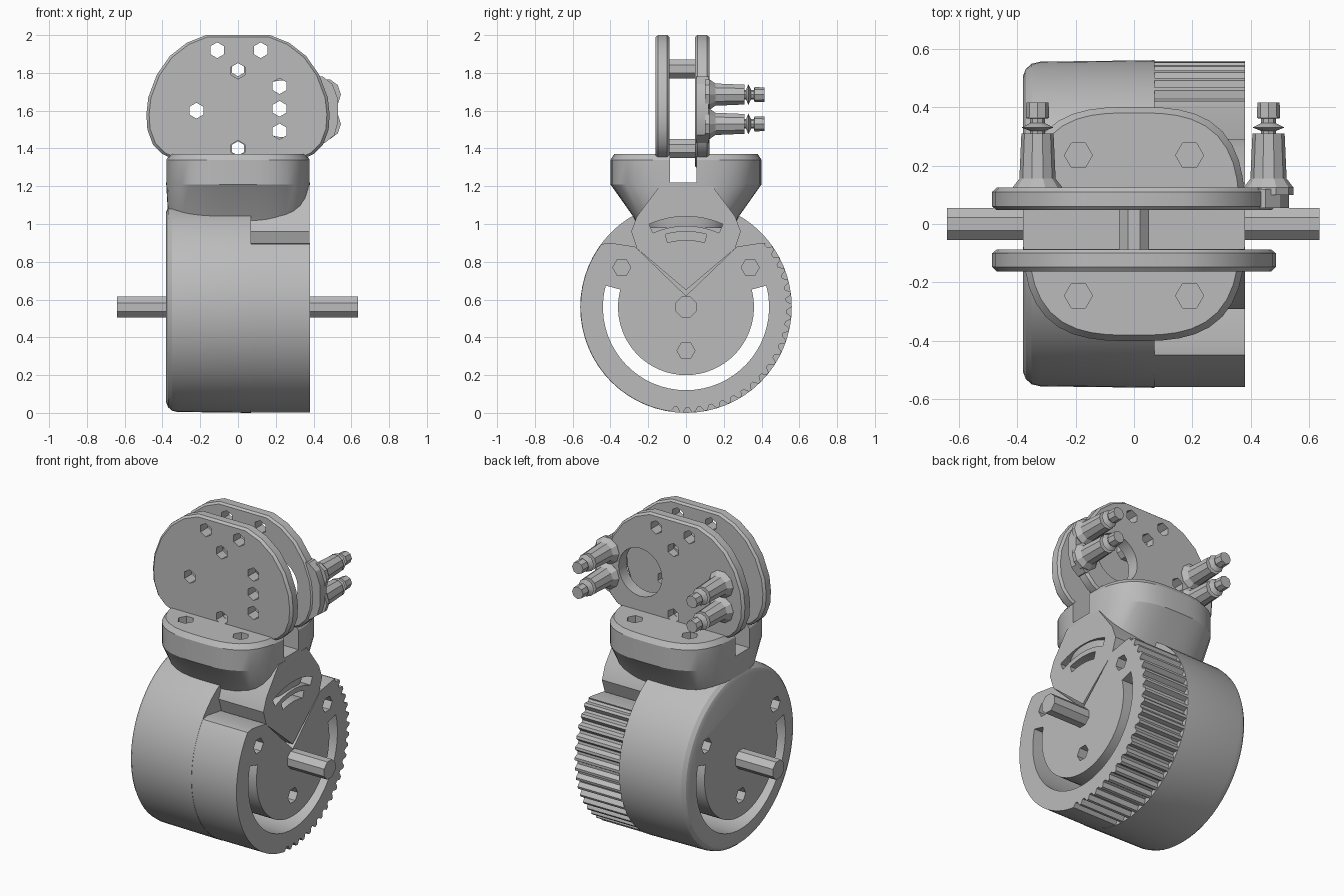
import bpy
import bmesh
from math import sin, cos, pi, radians

if "Cube" in bpy.data.objects:
    bpy.data.objects.remove(bpy.data.objects["Cube"])

grey = bpy.data.materials.new("light grey")
grey.use_nodes = True
grey.diffuse_color = (0.5, 0.5, 0.5, 1)
grey.node_tree.nodes["Principled BSDF"].inputs["Base Color"].default_value = (0.5, 0.5, 0.5, 1)

AXES = {
    "x": lambda u, v, d: (d, u, v),
    "y": lambda u, v, d: (u, d, v),
    "z": lambda u, v, d: (u, v, d),
}
parts = []


def add_loft(bm, axis, sections):
    """Skin a list of (depth, outline) sections and close both ends."""
    rings = [[bm.verts.new(AXES[axis](u, v, d)) for u, v in pts] for d, pts in sections]
    n = len(rings[0])
    for a, b in zip(rings, rings[1:]):
        for i in range(n):
            j = (i + 1) % n
            bm.faces.new((a[i], a[j], b[j], b[i]))
    bm.faces.new(rings[0])
    bm.faces.new(rings[-1])


def make(name, *lofts):
    bm = bmesh.new()
    for axis, sections in lofts:
        add_loft(bm, axis, sections)
    bmesh.ops.recalc_face_normals(bm, faces=bm.faces)
    mesh = bpy.data.meshes.new(name)
    bm.to_mesh(mesh)
    bm.free()
    mesh.materials.append(grey)
    obj = bpy.data.objects.new(name, mesh)
    bpy.context.collection.objects.link(obj)
    parts.append(obj)
    return obj


def prism(axis, pts, a, b):
    return axis, [(a, pts), (b, pts)]


def ring(r, n, u=0, v=0, turn=0):
    return [(u + r * cos(2 * pi * i / n + turn), v + r * sin(2 * pi * i / n + turn)) for i in range(n)]


def lathe(axis, profile, n, u, v):
    return axis, [(d, ring(r, n, u, v)) for d, r in profile]


def arc_band(r0, r1, start, end, n):
    """Outline of a curved slot around the axle."""
    angles = [radians(start + (end - start) * i / n) for i in range(n + 1)]
    outer = [(r1 * cos(t), HUB + r1 * sin(t)) for t in angles]
    inner = [(r0 * cos(t), HUB + r0 * sin(t)) for t in reversed(angles)]
    return outer + inner


def cut(obj, *lofts):
    cutter = make("cutter", *lofts)
    cutter.hide_render = True
    parts.remove(cutter)
    mod = obj.modifiers.new("cut", "BOOLEAN")
    mod.operation = "DIFFERENCE"
    mod.solver = "EXACT"
    mod.object = cutter
    bpy.context.view_layer.objects.active = obj
    bpy.ops.object.modifier_apply(modifier=mod.name)
    bpy.data.objects.remove(cutter)


HUB = 0.56
slot = prism("x", arc_band(0.36, 0.44, 165, 375, 36), -0.6, 0.6)
nut_spots = [(-0.34, 0.77), (0.34, 0.77), (0, 0.33)]

# Smooth half of the drum with a rounded outer rim
drum = make("drum_shell", lathe("x", [(-0.38, 0.505), (-0.37, 0.53), (-0.35, 0.548), (-0.32, 0.555),
                                      (0.07, HUB)], 64, 0, HUB))
cut(drum, slot, *[prism("x", ring(0.048, 6, y, z), -0.5, -0.3) for y, z in nut_spots])

# Toothed half of the drum, ribbed on the rear and underside only
outline = []
STEPS = 216
for i in range(STEPS):
    deg = -100 + 360 * i / STEPS
    groove = deg < 40 and i % 4 > 1
    r = HUB - (0.028 if groove else 0.002)
    outline.append((r * cos(radians(deg)), HUB + r * sin(radians(deg))))
toothed = make("toothed_drum", prism("x", outline, 0.07, 0.38))
notch = [(-0.7, 0.86), (-0.4, 0.9), (-0.27, 0.88), (0, 0.62), (0.27, 0.88), (0.4, 0.9),
         (0.7, 0.88), (0.7, 1.3), (-0.7, 1.3)]
cut(toothed, prism("x", notch, 0, 0.6))
cut(toothed, slot, *[prism("x", ring(0.048, 6, y, z), 0.3, 0.5) for y, z in nut_spots])

# Axle
make("axle", prism("x", ring(0.06, 8, 0, HUB, pi / 8), -0.64, 0.635))

# Wedge arm set into the notch, with two curved slots
wedge = [(-0.14, 1.2), (-0.26, 1.04), (-0.29, 0.96), (-0.26, 0.87), (0, 0.65),
         (0.26, 0.87), (0.29, 0.96), (0.26, 1.04), (0.14, 1.2)]
arm = make("wedge_arm", prism("x", wedge, 0, 0.379))
cut(arm, prism("x", arc_band(0.43, 0.48, 66, 114, 12), 0.06, 0.5),
    prism("x", arc_band(0.355, 0.4, 74, 106, 8), 0.06, 0.5))


# Flared base of the fork, split by a channel
def plan(sx, sy, n=48):
    pts = []
    for i in range(n):
        c, s = cos(2 * pi * i / n), sin(2 * pi * i / n)
        k = (abs(c) ** 3 + abs(s) ** 3) ** (-1 / 3)
        pts.append((sx * k * c, sy * k * s))
    return pts


base = make("fork_base", ("z", [(0.98, plan(0.36, 0.25)), (1.04, plan(0.37, 0.28)), (1.21, plan(0.38, 0.4)),
                                (1.34, plan(0.38, 0.4)), (1.37, plan(0.36, 0.38))]))
channel = [(-0.085, 1.22), (0.055, 1.22), (0.055, 1.6), (-0.085, 1.6)]
cut(base, prism("x", channel, -1, 1),
    *[prism("z", ring(0.048, 6, x, y), 1.27, 1.5) for x in (-0.19, 0.19) for y in (-0.245, 0.235)])

# Two upright plates
half = [(0.17, 2.0), (0.27, 1.96), (0.36, 1.89), (0.43, 1.79), (0.475, 1.67), (0.485, 1.58), (0.48, 1.5),
        (0.45, 1.42), (0.4, 1.37), (0.3, 1.325), (0.15, 1.295)]
plate = half + [(-x, z) for x, z in reversed(half)]
rim = [(x * 0.97, 1.63 + (z - 1.63) * 0.97) for x, z in plate]
holes = [(-0.11, 1.92), (0.12, 1.92), (0, 1.81), (-0.22, 1.6), (0.22, 1.61), (0, 1.4)]
front_only = [(0.22, 1.73), (0.22, 1.49)]


def drill(spots):
    return [prism("y", ring(0.042, 6, x, z, pi / 6), -0.5, 0.5) for x, z in spots]


front = make("front_plate", ("y", [(-0.162, rim), (-0.147, plate), (-0.1, plate), (-0.088, rim)]))
cut(front, *drill(holes + front_only))

back = make("back_plate", ("y", [(0.048, rim), (0.06, plate), (0.11, plate), (0.124, rim)]))
cut(back, prism("y", ring(0.15, 24, 0.23, 1.61), -0.5, 0.5),
    *drill([h for h in holes if h != (0.22, 1.61)]))

# Hollow spacers joining the plates
for name, z in (("upper_spacer", 1.82), ("lower_spacer", 1.4)):
    spacer = make(name, prism("y", ring(0.055, 8, 0, z, pi / 8), -0.1, 0.07))
    cut(spacer, prism("y", ring(0.038, 6, 0, z, pi / 6), -0.5, 0.5))

# Side lug that widens the rear plate
lug = [(0.4, 1.43), (0.46, 1.43), (0.51, 1.47), (0.53, 1.54), (0.53, 1.66), (0.5, 1.74), (0.45, 1.78), (0.4, 1.78)]
make("side_lug", prism("y", lug, 0.055, 0.12))

# Standoffs with screws on the rear plate
post = [(0.1, 0.085), (0.125, 0.085), (0.155, 0.062), (0.31, 0.055)]
screw = [(0.3, 0.025), (0.318, 0.025), (0.33, 0.055), (0.345, 0.025), (0.36, 0.025), (0.362, 0.04), (0.415, 0.038)]
for side, x in (("left", 0.46), ("right", -0.33)):
    for level, z in (("upper", 1.685), ("lower", 1.53)):
        make(f"{level}_{side}_standoff", lathe("y", post, 10, x, z))
        make(f"{level}_{side}_screw", lathe("y", screw, 8, x, z))

# Smooth shading with crisp edges
bpy.ops.object.select_all(action="DESELECT")
for obj in parts:
    obj.select_set(True)
bpy.context.view_layer.objects.active = parts[0]
bpy.ops.object.shade_smooth_by_angle(angle=radians(25))
